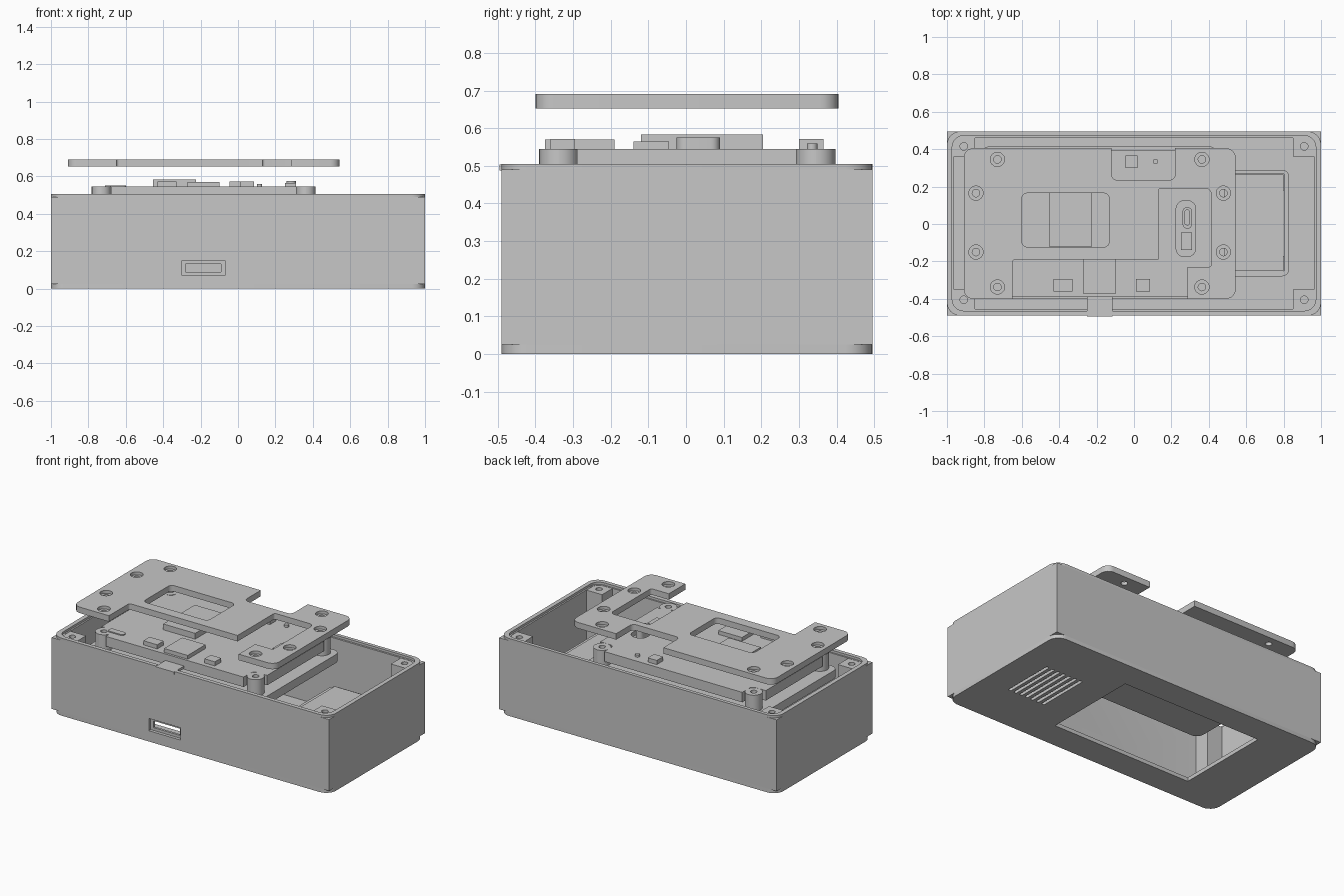
import bpy
import bmesh
import math
from mathutils import Vector

if "Cube" in bpy.data.objects:
    bpy.data.objects.remove(bpy.data.objects["Cube"])

grey = bpy.data.materials.new("grey_plastic")
grey.use_nodes = True
COLOUR = (0.57, 0.57, 0.57, 1)
grey.diffuse_color = COLOUR
grey.node_tree.nodes["Principled BSDF"].inputs["Base Color"].default_value = COLOUR


def prism(name, outline, z0, z1, steps=6):
    """Extrude a right-angled outline of (x, y, corner radius)."""
    pts = []
    for i, (x, y, r) in enumerate(outline):
        p = Vector((x, y))
        if r == 0:
            pts.append(p)
            continue
        u = (Vector(outline[i - 1][:2]) - p).normalized()
        v = (Vector(outline[(i + 1) % len(outline)][:2]) - p).normalized()
        for k in range(steps + 1):
            t = math.pi / 2 * k / steps
            pts.append(p + r * (u + v) - r * (v * math.cos(t) + u * math.sin(t)))
    bm = bmesh.new()
    face = bm.faces.new([bm.verts.new((p.x, p.y, z0)) for p in pts])
    top = bmesh.ops.extrude_face_region(bm, geom=[face])["geom"]
    bmesh.ops.translate(bm, vec=(0, 0, z1 - z0),
                        verts=[g for g in top if isinstance(g, bmesh.types.BMVert)])
    bmesh.ops.recalc_face_normals(bm, faces=bm.faces)
    mesh = bpy.data.meshes.new(name)
    bm.to_mesh(mesh)
    bm.free()
    mesh.materials.append(grey)
    obj = bpy.data.objects.new(name, mesh)
    bpy.context.collection.objects.link(obj)
    return obj


def slab(name, x0, x1, y0, y1, z0, z1, r=0):
    return prism(name, [(x0, y0, r), (x1, y0, r), (x1, y1, r), (x0, y1, r)], z0, z1)


def rod(name, x, y, r, z0, z1):
    return slab(name, x - r, x + r, y - r, y + r, z0, z1, r * 0.999)


def cut(obj, *cutters):
    for c in cutters:
        c.hide_render = True
        mod = obj.modifiers.new("cut", "BOOLEAN")
        mod.operation, mod.solver, mod.object = "DIFFERENCE", "EXACT", c
        bpy.context.view_layer.objects.active = obj
        bpy.ops.object.modifier_apply(modifier=mod.name)
        bpy.data.objects.remove(c)
    return obj


# Case: rounded floor, square walls, rounded rim
FRONT, BACK, TOP = -0.49, 0.495, 0.505
floor = slab("case_floor", -1, 1, FRONT, BACK, 0, 0.025, 0.07)
cut(floor, slab("window_cut", -0.67, 0.335, -0.313, 0.32, -0.1, 0.1))
for i in range(7):
    x = 0.55 + i * 0.042
    cut(floor, slab("vent_cut", x - 0.01, x + 0.01, -0.17, 0.18, -0.1, 0.1, 0.009))

walls = slab("case_walls", -1, 1, FRONT, BACK, 0.025, 0.49)
cut(walls,
    slab("cavity_cut", -0.962, 0.962, FRONT + 0.035, BACK - 0.035, -0.1, 1, 0.05),
    slab("port_recess_cut", -0.30, -0.07, FRONT - 0.1, FRONT + 0.02, 0.07, 0.15),
    slab("port_cut", -0.28, -0.09, FRONT - 0.1, FRONT + 0.1, 0.088, 0.132))
rim = slab("case_rim", -1, 1, FRONT, BACK, 0.49, TOP, 0.07)
cut(rim, slab("lip_cut", -0.972, 0.972, FRONT + 0.026, BACK - 0.023, 0.4, 1, 0.06),
    slab("plug_notch_cut", -0.25, -0.115, FRONT - 0.1, FRONT + 0.1, 0.4, 1))

# Square corner screw posts
for sx in (-1, 1):
    for y in (0.415, -0.405):
        x = sx * 0.91
        post = slab("corner_post", x - 0.06, x + 0.06, y - 0.055, y + 0.055, 0.02, 0.488)
        cut(post, rod("screw_cut", x, y, 0.02, 0.35, 1))

# Speaker and its frame
frame = slab("speaker_frame", 0.48, 0.83, -0.28, 0.29, 0.02, 0.275, 0.04)
cut(frame, slab("frame_cut", 0.51, 0.802, -0.252, 0.267, -0.1, 1))
slab("speaker", 0.512, 0.80, -0.25, 0.265, 0.06, 0.288)

# Display module with the circuit board above it
slab("display_module", -0.82, 0.45, -0.40, 0.415, 0.385, 0.44, 0.05)
N = 0.1
x0, x1, y0, y1 = -0.78, 0.413, -0.39, 0.393
board = prism("circuit_board",
              [(x0 + N, y0, 0), (x1 - N, y0, 0), (x1 - N, y0 + N, 0.03), (x1, y0 + N, 0),
               (x1, y1 - N, 0), (x1 - N, y1 - N, 0.03), (x1 - N, y1, 0), (x0 + N, y1, 0),
               (x0 + N, y1 - N, 0.03), (x0, y1 - N, 0), (x0, y0 + N, 0),
               (x0 + N, y0 + N, 0.03)], 0.48, 0.545)
cut(board, slab("connector_recess_cut", 0.225, 0.33, -0.175, 0.125, 0.515, 1, 0.045))

BOARD_SCREWS = [(x, y) for x in (-0.73, 0.363) for y in (-0.337, 0.345)]
SIDE_SCREWS = [(x, y) for x in (-0.845, 0.478) for y in (-0.15, 0.165)]
for x, y in BOARD_SCREWS:
    cut(rod("board_standoff", x, y, 0.052, 0.43, 0.545), rod("screw_cut", x, y, 0.02, 0.5, 1))

# Components on the board
Z = 0.54
slab("processor", -0.455, -0.225, -0.12, 0.205, Z, 0.583)
slab("charge_chip", -0.27, -0.10, -0.375, -0.19, Z, 0.57)
slab("left_switch", -0.43, -0.33, -0.36, -0.295, Z, 0.572)
slab("right_switch", 0.01, 0.085, -0.36, -0.295, Z, 0.572)
slab("top_switch", -0.045, 0.02, 0.30, 0.365, Z, 0.572)
rod("indicator", 0.115, 0.335, 0.014, Z, 0.56)
slab("small_connector", 0.25, 0.31, -0.14, -0.045, 0.51, 0.565)
socket = slab("slot_connector", 0.26, 0.31, -0.025, 0.09, 0.51, 0.576, 0.024)
cut(socket, slab("socket_cut", 0.272, 0.298, -0.005, 0.075, 0.55, 1, 0.012))
slab("edge_connector", -0.71, -0.60, -0.33, -0.29, Z, 0.552, 0.015)
slab("plug_socket", -0.25, -0.115, -0.495, -0.37, 0.487, 0.503)

# Floating cover plate with stepped cut-outs and screw holes
plate = prism("cover_plate",
              [(-0.91, -0.40, 0.05), (-0.65, -0.40, 0), (-0.65, -0.19, 0.015),
               (0.13, -0.19, 0), (0.13, 0.19, 0.015), (0.413, 0.19, 0.03),
               (0.413, -0.23, 0.015), (0.285, -0.23, 0), (0.285, -0.40, 0),
               (0.543, -0.40, 0.05), (0.543, 0.405, 0.05), (0.22, 0.405, 0),
               (0.22, 0.235, 0.03), (-0.12, 0.235, 0.03), (-0.12, 0.405, 0),
               (-0.91, 0.405, 0.05)], 0.652, 0.691)
cut(plate, slab("plate_window_cut", -0.60, -0.132, -0.123, 0.165, 0, 1, 0.03))
for x, y in BOARD_SCREWS + SIDE_SCREWS:
    cut(plate, rod("head_cut", x, y, 0.038, 0.672, 1), rod("screw_cut", x, y, 0.02, 0.5, 1))

# Smooth the rounded corners, keep hard edges
bpy.ops.object.select_all(action="DESELECT")
for obj in bpy.context.scene.objects:
    if obj.type == "MESH":
        obj.select_set(True)
        bpy.context.view_layer.objects.active = obj
bpy.ops.object.shade_smooth_by_angle(angle=math.radians(30))
